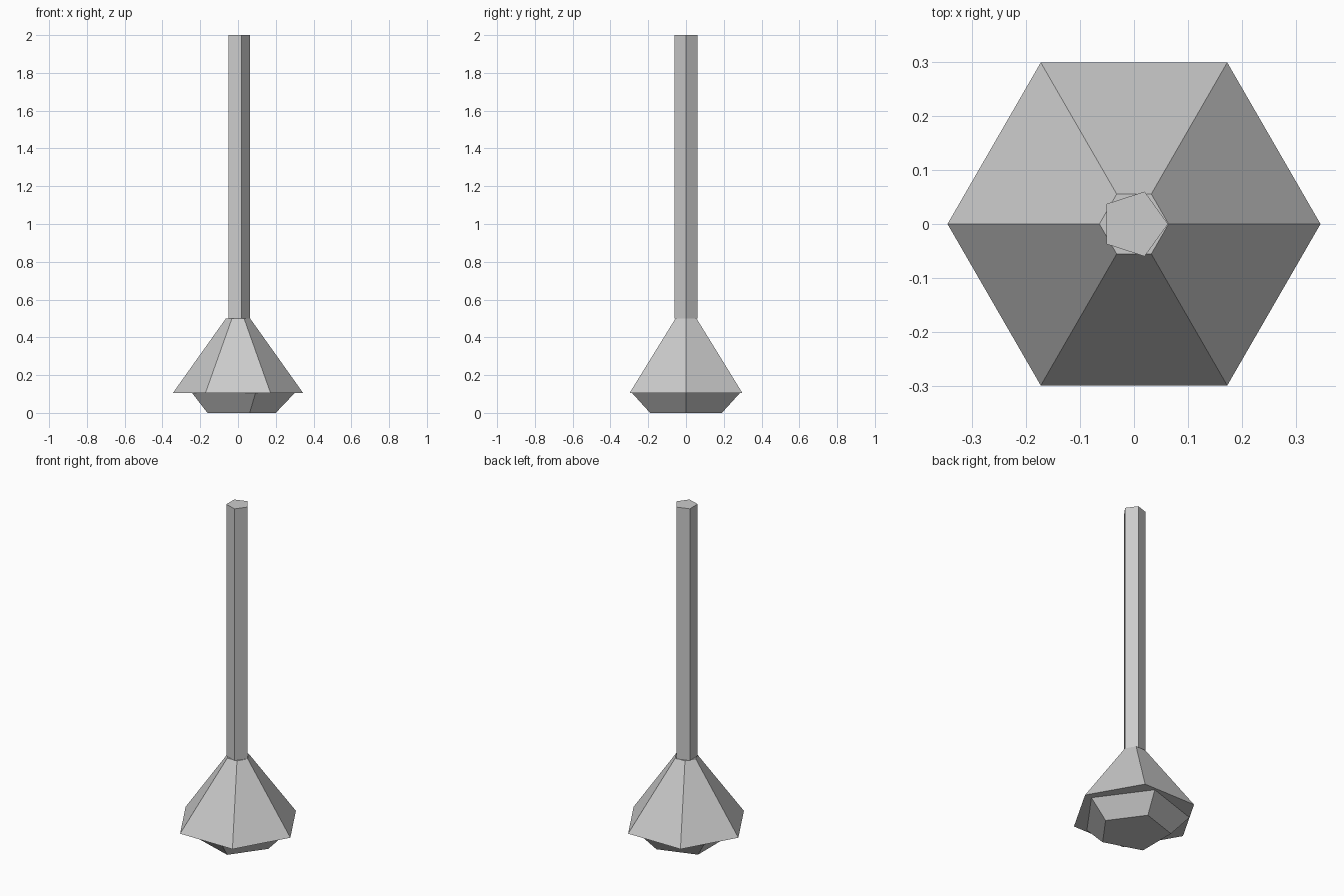
import bpy
from math import pi

cube = bpy.data.objects.get("Cube")
if cube:
    bpy.data.objects.remove(cube, do_unlink=True)

grey = bpy.data.materials.new("light_grey")
grey.use_nodes = True
colour = (0.6, 0.6, 0.6, 1)
grey.diffuse_color = colour
grey.node_tree.nodes["Principled BSDF"].inputs["Base Color"].default_value = colour


def prism(name, sides, r_bottom, r_top, z_bottom, z_top):
    """Flat-shaded tapered prism with one corner pointing along +x."""
    bpy.ops.mesh.primitive_cone_add(
        vertices=sides, radius1=r_bottom, radius2=r_top,
        depth=z_top - z_bottom, location=(0, 0, (z_bottom + z_top) / 2),
        rotation=(0, 0, -pi / 2))
    ob = bpy.context.object
    bpy.ops.object.transform_apply(location=False, rotation=True, scale=False)
    ob.name = name
    ob.data.materials.append(grey)
    return ob


# Five-sided foot, six-sided flared skirt, five-sided stem
prism("foot", 5, 0.2, 0.3, 0, 0.105)
prism("skirt", 6, 0.345, 0.064, 0.105, 0.5)
prism("stem", 5, 0.063, 0.063, 0.5, 2)
